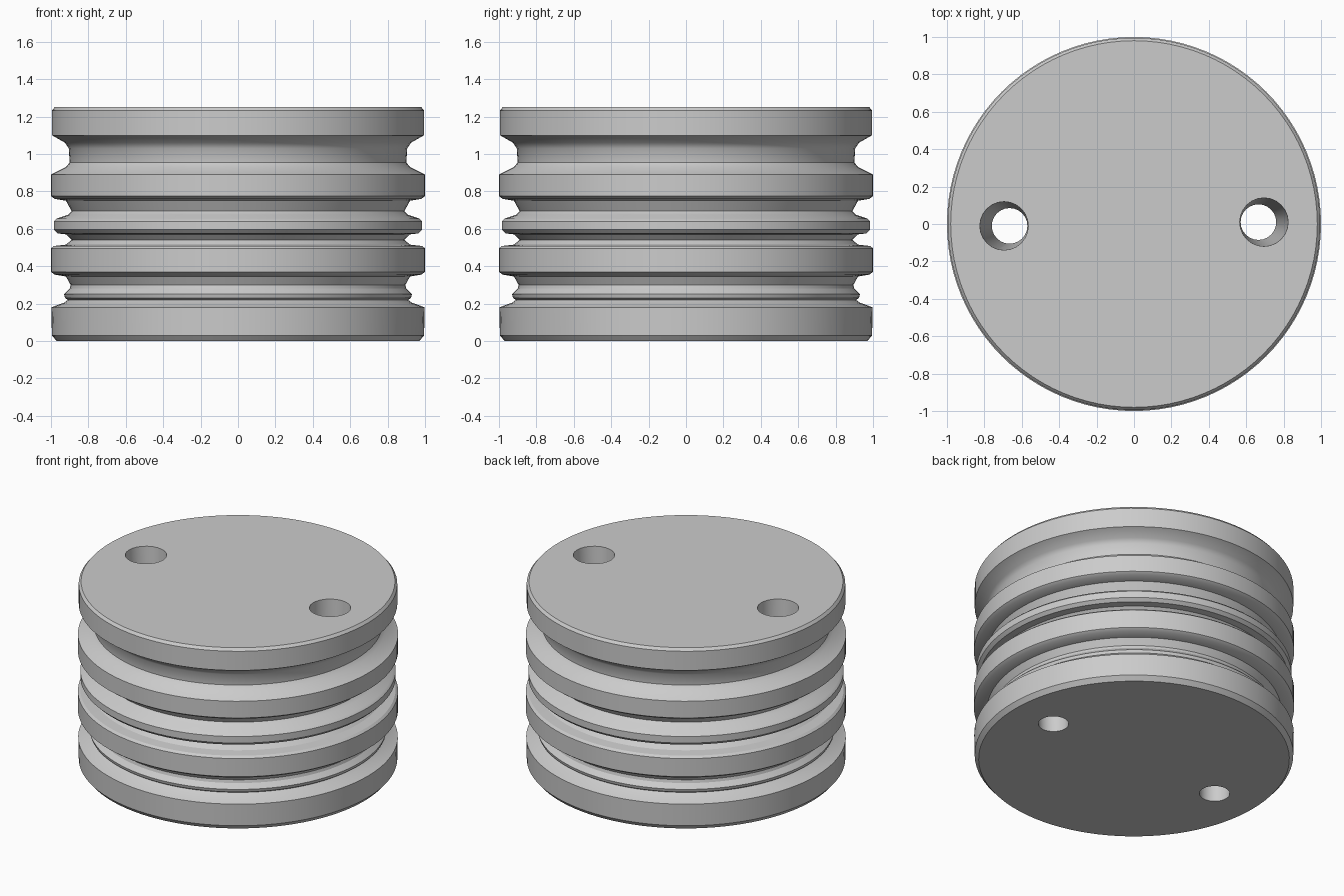
import bpy, bmesh, math
from mathutils import Vector

cube = bpy.data.objects.get("Cube")
if cube:
    bpy.data.objects.remove(cube)

grey = bpy.data.materials.new("plain grey")
grey.use_nodes = True
colour = (0.6, 0.6, 0.6, 1)
grey.diffuse_color = colour
grey.node_tree.nodes["Principled BSDF"].inputs["Base Color"].default_value = colour

HEIGHT = 1.25


def add_object(name, bm):
    bmesh.ops.recalc_face_normals(bm, faces=bm.faces)
    mesh = bpy.data.meshes.new(name)
    bm.to_mesh(mesh)
    bm.free()
    mesh.materials.append(grey)
    obj = bpy.data.objects.new(name, mesh)
    bpy.context.collection.objects.link(obj)
    return obj


def lathe(name, profile, sides):
    """Stack rings of (radius, height) and cap both ends."""
    bm = bmesh.new()
    rings = []
    for r, z in profile:
        rings.append([bm.verts.new((r * math.cos(math.tau * i / sides),
                                    r * math.sin(math.tau * i / sides), z))
                      for i in range(sides)])
    for low, high in zip(rings, rings[1:]):
        for i in range(sides):
            j = (i + 1) % sides
            bm.faces.new((low[i], low[j], high[j], high[i]))
    bm.faces.new(rings[0])
    bm.faces.new(rings[-1])
    return add_object(name, bm)


# Grooved piston body, bottom to top
profile = [
    (0.97, 0.0), (0.995, 0.03), (0.998, 0.18),                # bottom land
    (0.93, 0.205), (0.91, 0.22), (0.925, 0.23), (0.93, 0.25), # thin ridge
    (0.90, 0.28), (0.895, 0.30), (0.92, 0.345), (0.98, 0.355),
    (1.0, 0.37), (1.0, 0.495), (0.985, 0.508),                # lower land
    (0.92, 0.515), (0.89, 0.54), (0.92, 0.57), (0.965, 0.575),
    (0.985, 0.595), (0.985, 0.64), (0.97, 0.655),             # narrow ring
    (0.91, 0.675), (0.89, 0.695), (0.92, 0.75), (0.98, 0.76),
    (1.0, 0.775), (1.0, 0.89),                                # upper land
    (0.92, 0.93), (0.90, 0.955), (0.905, 1.03), (0.925, 1.06),
    (0.995, 1.10), (0.995, 1.232), (0.98, HEIGHT),            # top land
]
body = lathe("grooved_body", profile, 96)

# Two tapered through holes, leaning inward toward the bottom
for name, side in (("left_hole_cutter", 1), ("right_hole_cutter", -1)):
    bm = bmesh.new()
    bmesh.ops.create_cone(bm, cap_ends=True, segments=24, radius1=0.095,
                          radius2=0.13, depth=HEIGHT + 0.02)
    for v in bm.verts:
        v.co += Vector((side * (0.695 if v.co.z > 0 else 0.665), side * 0.01, HEIGHT / 2))
    cutter = add_object(name, bm)
    cutter.hide_render = True
    cutter.hide_set(True)
    cut = body.modifiers.new(name, "BOOLEAN")
    cut.operation = "DIFFERENCE"
    cut.solver = "EXACT"
    cut.object = cutter

# Bake the holes and smooth the round walls
bpy.ops.object.select_all(action="DESELECT")
bpy.context.view_layer.objects.active = body
body.select_set(True)
for mod in list(body.modifiers):
    bpy.ops.object.modifier_apply(modifier=mod.name)
bpy.ops.object.shade_smooth_by_angle(angle=math.radians(30))

for name in ("left_hole_cutter", "right_hole_cutter"):
    bpy.data.objects.remove(bpy.data.objects[name])
